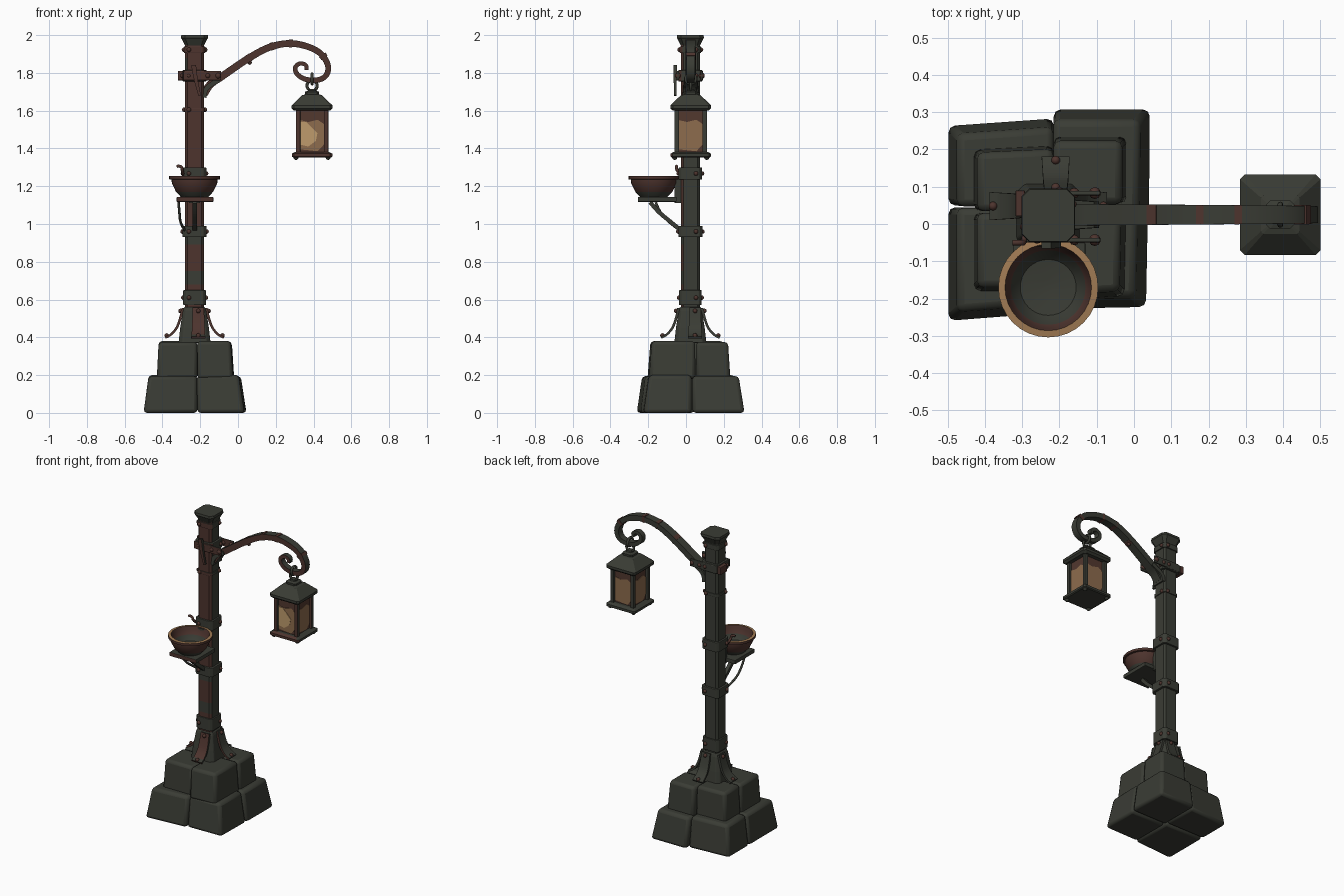
import bpy, bmesh, math, random
from mathutils import Vector

random.seed(4)
if "Cube" in bpy.data.objects:
    bpy.data.objects.remove(bpy.data.objects["Cube"])


def material(name, rgb):
    m = bpy.data.materials.new(name)
    m.use_nodes = True
    m.diffuse_color = (*rgb, 1)
    m.node_tree.nodes["Principled BSDF"].inputs["Base Color"].default_value = (*rgb, 1)
    return m


iron = material("dark green grey", (0.042, 0.045, 0.035))
rust = material("rust", (0.075, 0.034, 0.027))
smoke = material("smoky brown glass", (0.085, 0.04, 0.028))
amber = material("amber glass", (0.27, 0.15, 0.075))
glow = material("pale amber glass", (0.52, 0.33, 0.15))
ochre = material("ochre rim", (0.36, 0.2, 0.09))

CX, CY = -0.23, 0.023      # post axis
LX, LY = 0.392, 0.025      # lantern axis


def front_only(f):
    return int(f.normal.y < -0.5)


def build(name, verts, faces, mats=(iron,), rule=None, bevel=0, smooth=False):
    bm = bmesh.new()
    vs = [bm.verts.new(v) for v in verts]
    for f in faces:
        bm.faces.new([vs[i] for i in f])
    bmesh.ops.recalc_face_normals(bm, faces=bm.faces)
    bm.normal_update()
    if rule:
        for f in bm.faces:
            f.material_index = rule(f)
    me = bpy.data.meshes.new(name)
    bm.to_mesh(me)
    bm.free()
    for m in mats:
        me.materials.append(m)
    ob = bpy.data.objects.new(name, me)
    bpy.context.collection.objects.link(ob)
    if bevel:
        mod = ob.modifiers.new("soft edges", 'BEVEL')
        mod.width, mod.segments, mod.limit_method = bevel, 2, 'ANGLE'
    if smooth:
        bpy.context.view_layer.objects.active = ob
        bpy.ops.object.select_all(action='DESELECT')
        ob.select_set(True)
        bpy.ops.object.shade_smooth_by_angle(angle=math.radians(40))
    return ob


def loft(name, rings, **kw):
    """Skin a list of equal vertex rings and cap both ends."""
    n = len(rings[0])
    faces = [(a * n + i, a * n + (i + 1) % n, (a + 1) * n + (i + 1) % n, (a + 1) * n + i)
             for a in range(len(rings) - 1) for i in range(n)]
    faces += [tuple(range(n)), tuple(range((len(rings) - 1) * n, len(rings) * n))]
    return build(name, [v for r in rings for v in r], faces, **kw)


def shaft(name, levels, x=CX, y=CY, cut=0.25, **kw):
    """Square column with chamfered corners; levels are (half width, z)."""
    rings = []
    for h, z in levels:
        c = h * (1 - cut)
        rings.append([(x + a, y + b, z) for a, b in
                      ((h, -c), (h, c), (c, h), (-c, h), (-h, c), (-h, -c), (-c, -h), (c, -h))])
    return loft(name, rings, **kw)


def box(name, x0, x1, y0, y1, z0, z1, **kw):
    return loft(name, [[(x0, y0, z), (x1, y0, z), (x1, y1, z), (x0, y1, z)] for z in (z0, z1)], **kw)


def ribbon(name, pts, width, thick, origin=(0, 0), turn=0, steps=4, **kw):
    """Flat bar swept along a smoothed path in a vertical plane, tapering from start to end."""
    p = [Vector(q) for q in pts]
    p = [2 * p[0] - p[1]] + p + [2 * p[-1] - p[-2]]
    path = []
    for i in range(1, len(p) - 2):
        for s in range(steps):
            t = s / steps
            path.append(0.5 * (2 * p[i] + (p[i + 1] - p[i - 1]) * t
                        + (2 * p[i - 1] - 5 * p[i] + 4 * p[i + 1] - p[i + 2]) * t ** 2
                        + (3 * p[i] - p[i - 1] - 3 * p[i + 1] + p[i + 2]) * t ** 3))
    path.append(p[-2])
    ca, sa = math.cos(turn), math.sin(turn)
    rings = []
    for i, q in enumerate(path):
        d = (path[min(i + 1, len(path) - 1)] - path[max(i - 1, 0)]).normalized()
        k = i / (len(path) - 1)
        w = (width[0] + (width[1] - width[0]) * k) / 2
        t = (thick[0] + (thick[1] - thick[0]) * k) / 2
        ring = []
        for v, s in ((-w, -t), (w, -t), (w, t), (-w, t)):
            u, z = q.x - d.y * s, q.y + d.x * s
            ring.append((origin[0] + ca * u - sa * v, origin[1] + sa * u + ca * v, z))
        rings.append(ring)
    return loft(name, rings, **kw)


def bolt(name, x, y, z, r=0.012, mat=rust):
    bpy.ops.mesh.primitive_uv_sphere_add(segments=10, ring_count=6, radius=r, location=(x, y, z))
    ob = bpy.context.object
    ob.name = name
    ob.data.materials.append(mat)
    bpy.ops.object.shade_smooth()


# Stone base: two tiers of four tapered blocks
def stone(name, corners, z0, z1, taper):
    top = [(CX + (x - CX) * taper, CY + (y - CY) * taper, z1) for x, y in corners]
    loft(name, [[(x, y, z0) for x, y in corners], top], bevel=0.018, smooth=True)


M = -0.215
stone("lower_stone_front_left", [(-0.5, -0.262), (M, -0.24), (M, 0.045), (-0.5, 0.045)], 0, 0.195, 0.9)
stone("lower_stone_back_left", [(-0.5, 0.05), (M, 0.05), (M, 0.285), (-0.5, 0.265)], 0, 0.2, 0.9)
stone("lower_stone_front_right", [(M, -0.23), (0.035, -0.225), (0.04, 0.03), (M, 0.03)], 0, 0.2, 0.88)
stone("lower_stone_back_right", [(M, 0.035), (0.043, 0.035), (0.045, 0.31), (M, 0.31)], 0, 0.195, 0.89)
stone("upper_stone_front_left", [(-0.43, -0.18), (M, -0.18), (M, 0.03), (-0.43, 0.03)], 0.18, 0.375, 0.95)
stone("upper_stone_back_left", [(-0.43, 0.035), (M, 0.035), (M, 0.21), (-0.43, 0.2)], 0.18, 0.38, 0.95)
stone("upper_stone_front_right", [(M, -0.205), (-0.025, -0.195), (-0.02, 0.05), (M, 0.05)], 0.18, 0.38, 0.93)
stone("upper_stone_back_right", [(M, 0.055), (-0.02, 0.055), (-0.02, 0.235), (M, 0.235)], 0.18, 0.375, 0.94)

# Post with foot, cap and collars
shaft("post_foot", [(0.085, 0.37), (0.076, 0.45), (0.062, 0.54), (0.056, 0.56)], bevel=0.005)


def weathered(f):
    return int(f.normal.y < -0.5 and random.random() < (0.55 if f.calc_center_median().z < 0.95 else 0.95))


shaft("post", [(0.05, 0.54 + i * 0.0705) for i in range(21)], mats=(iron, rust), rule=weathered)
shaft("post_cap", [(0.048, 1.94), (0.068, 1.98), (0.072, 1.985), (0.07, 2.0)], cut=0.3)
for i, (z0, z1, h) in enumerate([(0.57, 0.65, 0.06), (0.93, 0.99, 0.064), (1.235, 1.3, 0.062),
                                 (1.595, 1.615, 0.055), (1.755, 1.815, 0.064), (1.905, 1.94, 0.057)]):
    shaft(f"collar_{i}", [(h, z0), (h, z1)], bevel=0.004, mats=(iron, rust),
          rule=front_only if i > 2 else None)
    for dx, dy in ((1, 0), (-1, 0), (0, 1), (0, -1)):
        bolt(f"collar_bolt_{i}", CX + dx * h + dy * 0.03, CY + dy * h + dx * 0.03, (z0 + z1) / 2)

# Flared straps around the foot
for i in range(4):
    a = i * math.pi / 2
    ox, oy = CX + (0.02 if i % 2 else 0), CY + (0 if i % 2 else 0.025)
    ribbon(f"foot_strap_{i}", [(0.062, 0.555), (0.076, 0.5), (0.095, 0.45), (0.125, 0.415), (0.155, 0.398)],
           (0.06, 0.075), (0.014, 0.012), (ox, oy), a, mats=(iron, rust), rule=front_only)
    bolt(f"strap_top_bolt_{i}", ox + 0.075 * math.cos(a), oy + 0.075 * math.sin(a), 0.54)
    bolt(f"strap_end_bolt_{i}", ox + 0.148 * math.cos(a), oy + 0.148 * math.sin(a), 0.41)

# Scrolled arm
ribbon("scroll_arm", [(-0.18, 1.69), (-0.145, 1.74), (-0.08, 1.785), (0.06, 1.88), (0.17, 1.937), (0.28, 1.956),
                      (0.38, 1.935), (0.445, 1.895), (0.477, 1.835), (0.465, 1.785), (0.42, 1.762),
                      (0.355, 1.767), (0.312, 1.795), (0.304, 1.83), (0.33, 1.85), (0.36, 1.84), (0.362, 1.815)],
       (0.06, 0.03), (0.042, 0.02), (0, LY), steps=5, mats=(iron, rust), rule=front_only, bevel=0.004, smooth=True)
for i, (a, b) in enumerate([((0.045, 1.87), (0.07, 1.886)), ((0.172, 1.938), (0.192, 1.944)),
                            ((0.27, 1.956), (0.29, 1.956)), ((0.446, 1.896), (0.458, 1.88))]):
    ribbon(f"arm_band_{i}", [a, b], (0.053, 0.05), (0.042, 0.04), (0, LY), mats=(rust,))
bolt("arm_pin", 0.062, LY, 1.855)

# Arm bracket on the post
for side, y in (("front", -0.043), ("back", 0.083)):
    box(f"{side}_cheek_plate", -0.29, -0.09, y - 0.006, y + 0.006, 1.76, 1.81,
        mats=(iron, rust), rule=front_only, bevel=0.004)
    bolt(f"{side}_cheek_bolt", -0.105, y, 1.785, 0.016)
    bolt(f"{side}_cheek_bolt_inner", -0.16, y, 1.785, 0.014)
box("side_clip", -0.318, -0.292, 0.02, 0.09, 1.76, 1.81, mats=(rust,), bevel=0.004)
ribbon("front_wedge", [(-0.235, 1.84), (-0.222, 1.76), (-0.203, 1.68)], (0.018, 0.014), (0.026, 0.014),
       (0, -0.057), mats=(iron, rust), rule=front_only)
ribbon("arm_brace", [(-0.18, 1.67), (-0.165, 1.72), (-0.1, 1.765)], (0.09, 0.07), (0.025, 0.025), (0, LY))

# Bowl on its shelf
BX, BY, SEG = -0.23, -0.17, 32
profile = [(0.02, 1.14), (0.072, 1.143), (0.098, 1.17), (0.12, 1.215), (0.122, 1.235), (0.134, 1.237),
           (0.134, 1.253), (0.116, 1.255), (0.11, 1.235), (0.1, 1.205), (0.075, 1.175), (0.02, 1.168)]
rings = [[(BX + r * math.cos(k * math.tau / SEG), BY + r * math.sin(k * math.tau / SEG), z)
          for k in range(SEG)] for r, z in profile]


def bowl_colour(f):
    c = f.calc_center_median()
    if c.z > 1.25:
        return 2
    outward = (c.x - BX) * f.normal.x + (c.y - BY) * f.normal.y > 0
    return int(c.z > 1.215 or (outward and c.z > 1.18))


loft("bowl", rings, mats=(iron, rust, ochre), rule=bowl_colour, smooth=True)
box("bowl_shelf", -0.325, -0.13, -0.255, -0.05, 1.117, 1.143, bevel=0.004, mats=(iron, rust), rule=front_only)
box("shelf_mount", -0.26, -0.2, -0.06, -0.02, 1.11, 1.25)
ribbon("shelf_bracket", [(0.19, 1.115), (0.14, 1.06), (0.08, 1.01), (0.03, 0.97)],
       (0.024, 0.024), (0.022, 0.022), (CX, 0), -math.pi / 2)


def wire(name, pts, r, mat):
    cu = bpy.data.curves.new(name, 'CURVE')
    cu.dimensions, cu.bevel_depth, cu.bevel_resolution = '3D', r, 2
    cu.use_fill_caps = True
    sp = cu.splines.new('NURBS')
    sp.points.add(len(pts) - 1)
    for q, v in zip(sp.points, pts):
        q.co = (*v, 1)
    sp.use_endpoint_u, sp.order_u = True, 3
    cu.materials.append(mat)
    bpy.context.collection.objects.link(bpy.data.objects.new(name, cu))


wire("side_wire", [(-0.315, -0.16, 1.115), (-0.31, -0.14, 1.06), (-0.305, -0.08, 1.0), (-0.28, -0.03, 0.965)], 0.007, iron)
wire("collar_hook", [(-0.29, -0.02, 1.26), (-0.295, -0.05, 1.28), (-0.3, -0.05, 1.31), (-0.325, -0.05, 1.305)], 0.008, rust)

# Lantern body
shaft("lantern_roof", [(0.095, 1.6), (0.108, 1.612), (0.108, 1.628), (0.052, 1.682), (0.03, 1.688)], LX, LY, cut=0.12)
shaft("lantern_finial", [(0.036, 1.683), (0.038, 1.7), (0.02, 1.706), (0.018, 1.715)], LX, LY, cut=0.3)
shaft("lantern_floor", [(0.1, 1.352), (0.107, 1.357), (0.107, 1.372), (0.09, 1.382)], LX, LY, cut=0.1,
      mats=(iron, rust), rule=front_only)
shaft("lantern_glass", [(0.07, 1.375), (0.07, 1.605)], LX, LY, cut=0.05, mats=(smoke,))
for sx in (-1, 1):
    for sy in (-1, 1):
        x, y = LX + sx * 0.074, LY + sy * 0.074
        box("lantern_post", x - 0.012, x + 0.012, y - 0.012, y + 0.012, 1.37, 1.61,
            mats=(iron, rust), rule=front_only, bevel=0.003)
        bolt("lantern_foot", LX + sx * 0.085, LY + sy * 0.085, 1.353, 0.014, iron)

# Stained light patches on the four panes
mid = [(-0.062, 1.395), (0.03, 1.385), (0.062, 1.42), (0.062, 1.53), (0.03, 1.552), (-0.02, 1.54), (-0.062, 1.55)]
bright = [(-0.062, 1.42), (-0.02, 1.41), (0.02, 1.44), (0.028, 1.48), (0, 1.51), (-0.03, 1.54), (-0.062, 1.54)]


def patch(name, shape, turn, mat, lift):
    ca, sa = math.cos(turn), math.sin(turn)
    loft(name, [[(LX + ca * u + sa * d, LY + sa * u - ca * d, z) for u, z in shape]
                for d in (0.069, 0.07 + lift)], mats=(mat,))


for i in range(4):
    patch(f"pane_patch_{i}", mid, i * math.pi / 2, amber, 0.002)
patch("pane_bright_patch", bright, 0, glow, 0.004)

# Hanging rings
for name, z, rot in (("lantern_loop", 1.732, (math.pi / 2, 0, 0)), ("arm_loop", 1.768, (0, math.pi / 2, 0))):
    bpy.ops.mesh.primitive_torus_add(major_radius=0.027, minor_radius=0.008, major_segments=20,
                                     minor_segments=8, location=(LX, LY, z), rotation=rot)
    bpy.context.object.name = name
    bpy.context.object.data.materials.append(iron)
    bpy.ops.object.shade_smooth()
